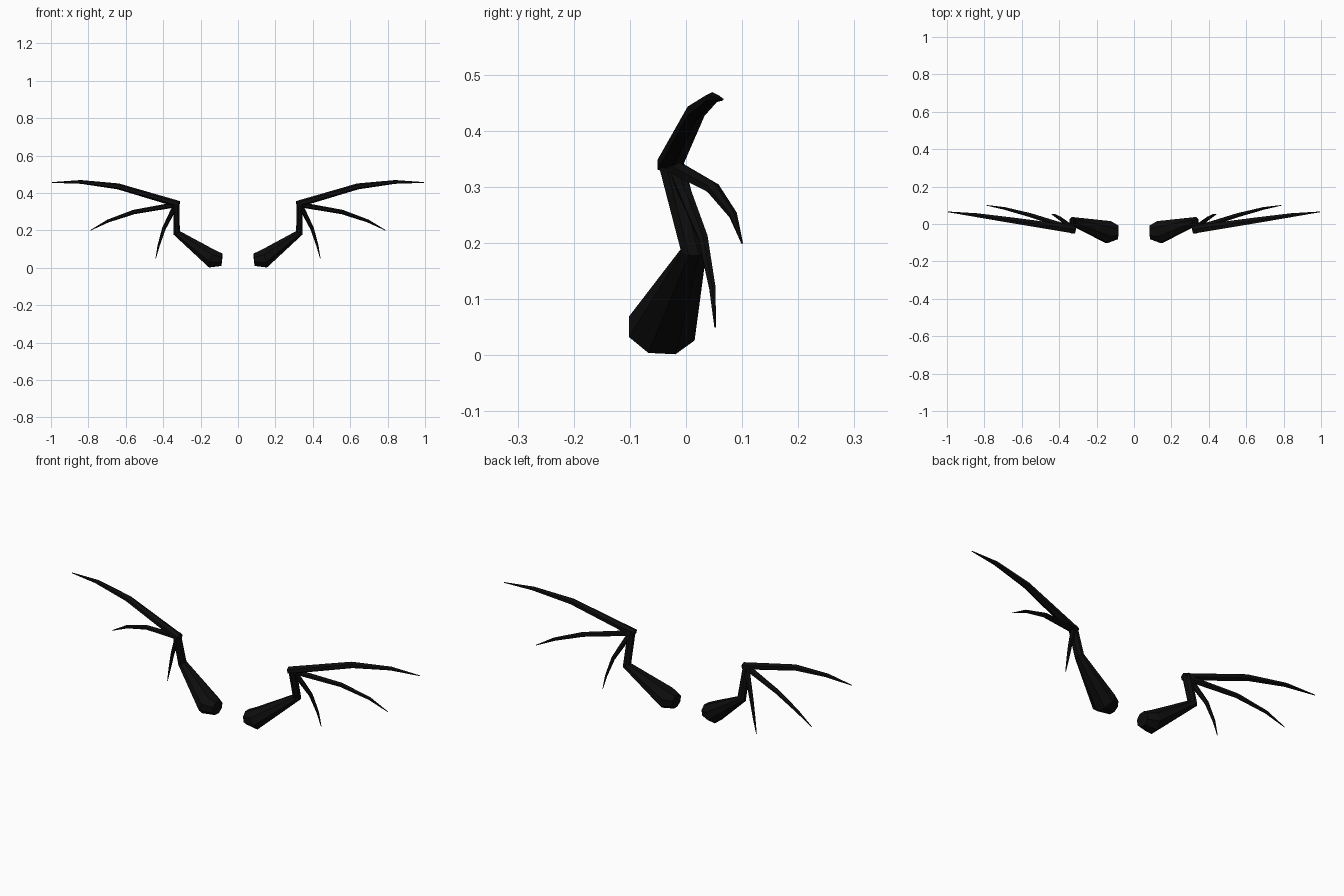
import bpy, bmesh, math
from mathutils import Vector

if "Cube" in bpy.data.objects:
    bpy.data.objects.remove(bpy.data.objects["Cube"])

black = bpy.data.materials.new("near_black")
black.diffuse_color = (0.004, 0.004, 0.004, 1)
black.use_nodes = True
black.node_tree.nodes["Principled BSDF"].inputs["Base Color"].default_value = black.diffuse_color


def bone(name, path, sides=6):
    """Tapered faceted tube; path rows are (x, y, z, depth radius, height radius)."""
    pts = [Vector(p[:3]) for p in path]
    bm = bmesh.new()
    rings = []
    for i, (c, row) in enumerate(zip(pts, path)):
        t = Vector()
        if i > 0:
            t += (c - pts[i - 1]).normalized()
        if i < len(pts) - 1:
            t += (pts[i + 1] - c).normalized()
        t.normalize()
        y = Vector((0, 1, 0))
        u = (y - t * y.dot(t)).normalized()
        n = t.cross(u)
        rings.append([bm.verts.new(c + u * row[3] * math.cos(2 * math.pi * (k + 0.5) / sides) * 1.1
                                   + n * row[4] * math.sin(2 * math.pi * (k + 0.5) / sides))
                      for k in range(sides)])
    for a, b in zip(rings, rings[1:]):
        for k in range(sides):
            m = (k + 1) % sides
            bm.faces.new((a[k], a[m], b[m], b[k]))
    bm.faces.new(rings[0])
    bm.faces.new(rings[-1])
    bmesh.ops.recalc_face_normals(bm, faces=bm.faces)
    me = bpy.data.meshes.new(name)
    bm.to_mesh(me)
    bm.free()
    me.materials.append(black)
    ob = bpy.data.objects.new(name, me)
    bpy.context.collection.objects.link(ob)
    # the opposite wing
    ob.modifiers.new("mirror", 'MIRROR').use_axis[0] = True
    return ob


# thick shoulder, elbow and forearm up to the wrist
bone("wing_arm", [
    (0.086, -0.045, 0.043, 0.036, 0.036),
    (0.138, -0.043, 0.048, 0.058, 0.052),
    (0.328, 0.014, 0.187, 0.022, 0.021),
    (0.330, -0.028, 0.348, 0.022, 0.017)], 8)

# long leading finger
bone("upper_finger", [
    (0.315, -0.030, 0.339, 0.022, 0.018),
    (0.640, 0.018, 0.435, 0.016, 0.016),
    (0.840, 0.047, 0.459, 0.011, 0.010),
    (0.995, 0.065, 0.456, 0.002, 0.002)])

# middle finger
bone("middle_finger", [
    (0.328, -0.026, 0.338, 0.015, 0.014),
    (0.557, 0.048, 0.298, 0.011, 0.012),
    (0.695, 0.084, 0.250, 0.007, 0.008),
    (0.789, 0.100, 0.200, 0.0015, 0.0015)])

# short lower finger
bone("lower_finger", [
    (0.333, -0.020, 0.335, 0.013, 0.014),
    (0.396, 0.030, 0.210, 0.009, 0.010),
    (0.424, 0.047, 0.120, 0.006, 0.006),
    (0.440, 0.052, 0.050, 0.0015, 0.0015)])
